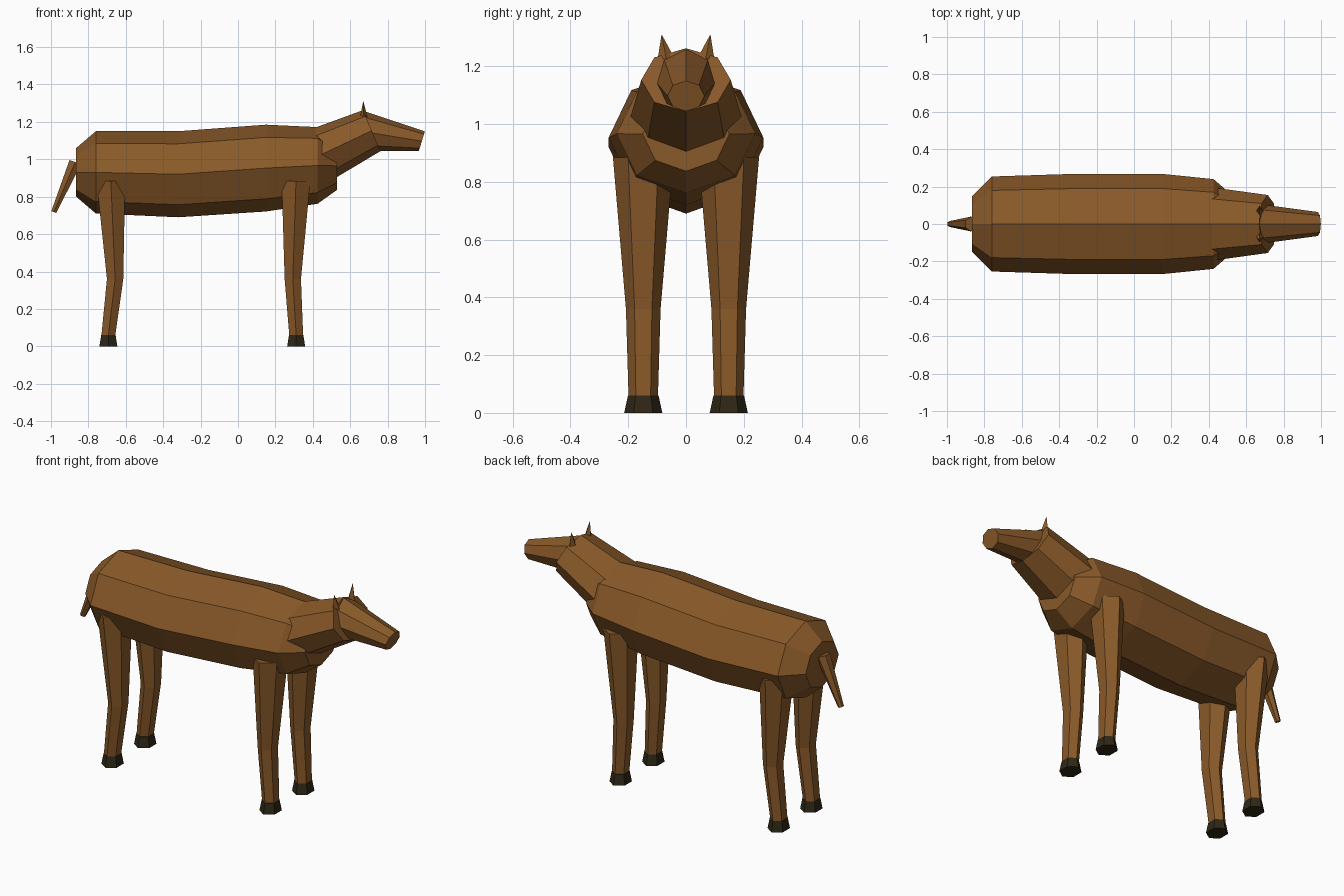
import bpy, bmesh
from math import radians, cos, sin, pi
from mathutils import Vector

if "Cube" in bpy.data.objects:
    bpy.data.objects.remove(bpy.data.objects["Cube"])


def material(name, rgb):
    m = bpy.data.materials.new(name)
    m.diffuse_color = (*rgb, 1)
    m.use_nodes = True
    m.node_tree.nodes["Principled BSDF"].inputs["Base Color"].default_value = m.diffuse_color
    return m


BROWN = material("brown coat", (0.25, 0.10, 0.022))
DARK = material("dark hoof", (0.028, 0.02, 0.008))


def loft(name, stations, sides, mat):
    """Capped tube. Station: (x, y, z, heading angle in the XZ plane, width radius, height radius)."""
    bm = bmesh.new()
    rings = []
    for x, y, z, heading, ry, ru in stations:
        a = radians(heading)
        up = Vector((-sin(a), 0, cos(a)))
        ring = []
        for i in range(sides):
            t = 2 * pi * i / sides
            offset = Vector((0, cos(t) * ry, 0)) + up * (sin(t) * ru)
            ring.append(bm.verts.new(Vector((x, y, z)) + offset))
        rings.append(ring)
    for a, b in zip(rings, rings[1:]):
        for i in range(sides):
            j = (i + 1) % sides
            bm.faces.new((a[i], a[j], b[j], b[i]))
    bm.faces.new(rings[0])
    bm.faces.new(rings[-1])
    bmesh.ops.recalc_face_normals(bm, faces=bm.faces)
    mesh = bpy.data.meshes.new(name)
    bm.to_mesh(mesh)
    bm.free()
    mesh.materials.append(mat)
    obj = bpy.data.objects.new(name, mesh)
    bpy.context.collection.objects.link(obj)
    return obj


# Barrel body from rump to chest
loft("body", [
    (-0.865, 0, 0.93, 0, 0.15, 0.13),
    (-0.76, 0, 0.93, 0, 0.254, 0.22),
    (-0.32, 0, 0.92, 0, 0.268, 0.23),
    (0.15, 0, 0.953, 0, 0.268, 0.232),
    (0.425, 0, 0.967, 0, 0.24, 0.205),
    (0.53, 0, 0.965, 0, 0.15, 0.128),
], 8, BROWN)

# Neck rising out of the shoulders
loft("neck", [
    (0.35, 0, 0.98, 25, 0.205, 0.157),
    (0.715, 0, 1.153, 23, 0.155, 0.119),
], 8, BROWN)

# Head tapering to the muzzle
loft("head", [
    (0.643, 0, 1.153, -12, 0.11, 0.11),
    (0.983, 0, 1.097, -17, 0.064, 0.055),
], 8, BROWN)

# Tail
loft("tail", [
    (-0.87, 0, 0.985, -110, 0.04, 0.038),
    (-0.985, 0, 0.718, -110, 0.016, 0.016),
], 6, BROWN)

# Ears, legs and hooves on both sides
FLAT = 0.84  # legs are slightly thinner along the body
for side, s in (("left", 1), ("right", -1)):
    loft(f"{side}_ear", [
        (0.672, s * 0.068, 1.225, 90, 0.03, 0.02),
        (0.67, s * 0.084, 1.308, 90, 0.001, 0.001),
    ], 4, BROWN)
    for end, top, knee, foot in (("front", 0.31, 0.293, 0.311), ("back", -0.68, -0.657, -0.693)):
        y = s * 0.148
        loft(f"{end}_{side}_leg", [
            (top, y, 0.885, -90, 0.105, 0.105 * FLAT),
            (knee, y, 0.36, -90, 0.06, 0.06 * FLAT),
            (foot, y, 0.06, -90, 0.051, 0.051 * FLAT),
        ], 6, BROWN)
        loft(f"{end}_{side}_hoof", [
            (foot, y, 0.06, -90, 0.053, 0.053 * FLAT),
            (foot, y, 0, -90, 0.066, 0.066 * FLAT),
        ], 6, DARK)
